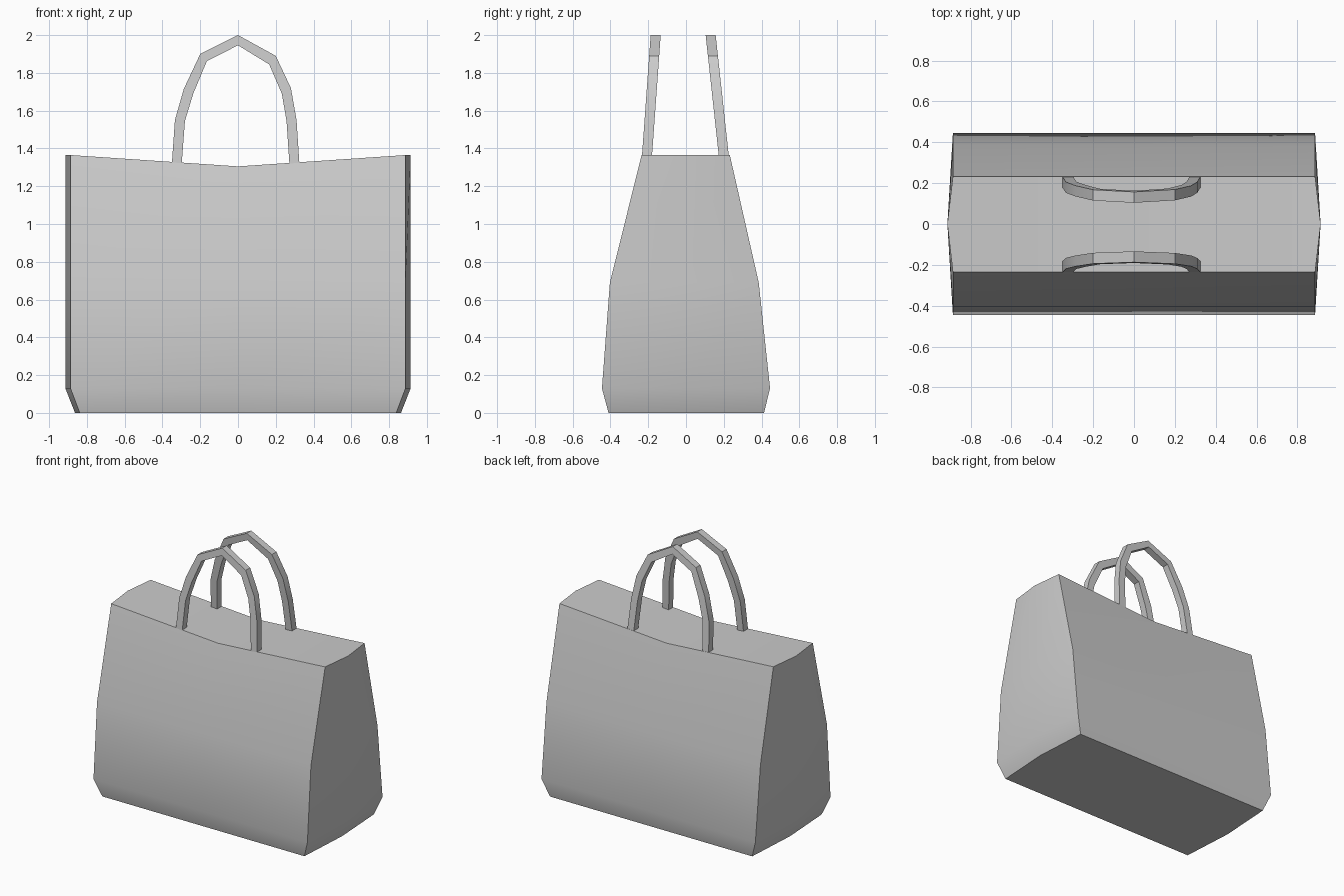
import bpy, bmesh

if "Cube" in bpy.data.objects:
    bpy.data.objects.remove(bpy.data.objects["Cube"])


def finish(bm, name):
    bmesh.ops.recalc_face_normals(bm, faces=bm.faces)
    mesh = bpy.data.meshes.new(name)
    bm.to_mesh(mesh)
    bm.free()
    obj = bpy.data.objects.new(name, mesh)
    bpy.context.collection.objects.link(obj)
    bpy.context.view_layer.objects.active = obj
    obj.select_set(True)
    bpy.ops.object.shade_smooth_by_angle(angle=0.6)
    obj.select_set(False)


def loft(bm, rings):
    loops = [[bm.verts.new(p) for p in r] for r in rings]
    n = len(loops[0])
    for a, b in zip(loops, loops[1:]):
        for i in range(n):
            j = (i + 1) % n
            bm.faces.new((a[i], a[j], b[j], b[i]))
    return loops


# Bag body: z, corner half width, bulged end half width, front y, back y, sag at middle
levels = [(0, 0.838, 0.863, -0.41, 0.413, 0),
          (0.13, 0.887, 0.914, -0.445, 0.445, 0),
          (0.69, 0.887, 0.914, -0.403, 0.385, 0),
          (1.365, 0.887, 0.914, -0.235, 0.232, 0.06)]
rings = []
for z, w, e, f, b, sag in levels:
    rings.append([(-w, f, z), (0, f, z - sag), (w, f, z), (e, 0, z),
                  (w, b, z), (0, b, z - sag), (-w, b, z), (-e, 0, z)])
bm = bmesh.new()
loops = loft(bm, rings)
# Flat base, and a top closed in two halves that fold along the sagging middle
bm.faces.new(loops[0])
top = loops[-1]
bm.faces.new((top[1], top[2], top[3], top[4], top[5]))
bm.faces.new((top[5], top[6], top[7], top[0], top[1]))
finish(bm, "bag_body")

# Handles: square strap following outer and inner arch outlines (x, z)
outer = [(-0.35, 1.32), (-0.334, 1.55), (-0.287, 1.715), (-0.2, 1.90), (0, 2.0),
         (0.2, 1.89), (0.28, 1.72), (0.31, 1.55), (0.325, 1.32)]
inner = [(-0.298, 1.32), (-0.281, 1.545), (-0.237, 1.69), (-0.165, 1.862), (0, 1.946),
         (0.165, 1.845), (0.232, 1.69), (0.257, 1.545), (0.272, 1.32)]


def handle(name, foot_y, top_y, thick):
    def y_at(z):
        return foot_y + (top_y - foot_y) * (z - 1.32) / 0.68
    rings = []
    for (xo, zo), (xi, zi) in zip(outer, inner):
        yo, yi = y_at(zo), y_at(zi)
        rings.append([(xo, yo, zo), (xi, yi, zi),
                      (xi, yi + thick, zi), (xo, yo + thick, zo)])
    bm = bmesh.new()
    loops = loft(bm, rings)
    bm.faces.new(loops[0])
    bm.faces.new(loops[-1])
    finish(bm, name)


handle("front_handle", -0.236, -0.187, 0.053)
handle("back_handle", 0.231, 0.157, -0.053)
